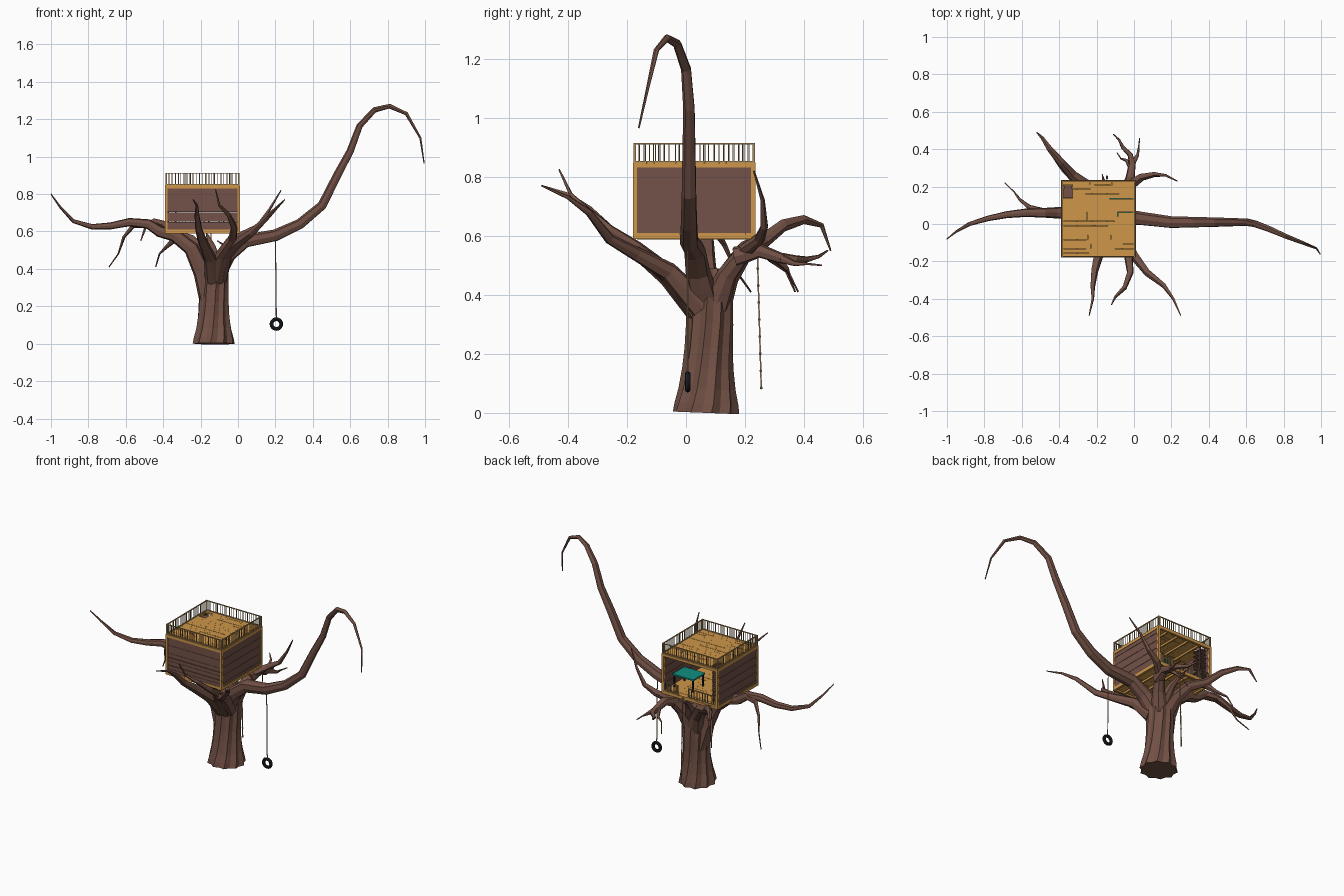
import bpy, bmesh, math, random
from mathutils import Vector, Matrix

random.seed(4)
cube = bpy.data.objects.get("Cube")
if cube:
    bpy.data.objects.remove(cube)


def material(name, *rgb):
    m = bpy.data.materials.new(name)
    m.use_nodes = True
    m.diffuse_color = (*rgb, 1)
    bsdf = next(n for n in m.node_tree.nodes if n.type == 'BSDF_PRINCIPLED')
    bsdf.inputs['Base Color'].default_value = (*rgb, 1)
    return m


bark = material("bark brown", .17, .082, .06)
wall_wood = material("dark wall wood", .17, .085, .065)
plank_wood = material("golden plank wood", .62, .31, .07)
rail_wood = material("weathered rail wood", .42, .27, .11)
rubber = material("black rubber", .012, .013, .016)
rope_tan = material("rope tan", .42, .27, .13)
teal = material("teal paint", .005, .27, .22)


def finish(name, bm, mat):
    bmesh.ops.recalc_face_normals(bm, faces=bm.faces)
    mesh = bpy.data.meshes.new(name)
    bm.to_mesh(mesh)
    bm.free()
    mesh.materials.append(mat)
    ob = bpy.data.objects.new(name, mesh)
    bpy.context.collection.objects.link(ob)
    return ob


def add_box(bm, x0, x1, y0, y1, z0, z1):
    centre = Vector((x0 + x1, y0 + y1, z0 + z1)) / 2
    size = (x1 - x0, y1 - y0, z1 - z0)
    bmesh.ops.create_cube(bm, size=1, matrix=Matrix.Translation(centre) @ Matrix.Diagonal((*size, 1)))


def tube(name, mat, points, radii, sides=8, ridge=0.0, twist=0.0):
    """Tapered, optionally ridged and twisted tube along a path."""
    pts = [Vector(p) for p in points]
    bm = bmesh.new()
    rings = []
    side = None
    for i, p in enumerate(pts):
        d = (pts[min(i + 1, len(pts) - 1)] - pts[max(i - 1, 0)]).normalized()
        side = d.orthogonal() if side is None else side - d * side.dot(d)
        side.normalize()
        other = d.cross(side)
        ring = []
        for k in range(sides):
            a = math.tau * k / sides + twist * i
            r = radii[i] * (1 - ridge * (k % 2))
            ring.append(bm.verts.new(p + (side * math.cos(a) + other * math.sin(a)) * r))
        rings.append(ring)
    for a, b in zip(rings, rings[1:]):
        for k in range(sides):
            n = (k + 1) % sides
            bm.faces.new((a[k], a[n], b[n], b[k]))
    bm.faces.new(rings[0][::-1])
    bm.faces.new(rings[-1])
    return finish(name, bm, mat)


def branch(name, thick, *points, power=1.0):
    """Limb that flares at its root and thins to a point."""
    n = len(points) - 1
    left = [1 - i / n for i in range(n + 1)]
    radii = [max(.003, thick * (t ** power + .4 * t ** 6)) for t in left]
    tube(name, bark, points, radii, ridge=.1)


# Trunk with flared, ridged foot
trunk_z = (0, .03, .08, .15, .22, .3, .38, .44, .49)
trunk_r = (.114, .109, .097, .087, .082, .081, .08, .07, .04)
tube("trunk", bark, [(-.13, .068 + .04 * min(z, .3), z) for z in trunk_z], trunk_r,
     sides=20, ridge=.13, twist=.06)

# Main limbs
branch("long_limb", .039, (-.12, .07, .36), (-.05, .04, .48), (.04, .03, .55), (.2, .01, .58),
       (.33, .01, .64), (.45, .01, .74), (.53, .01, .9), (.6, .01, 1.03), (.65, 0, 1.165),
       (.73, -.03, 1.25), (.81, -.065, 1.27), (.9, -.1, 1.23), (.975, -.13, 1.1), (.995, -.16, .965), power=.75)
branch("low_limb", .046, (-.15, .08, .24), (-.19, .07, .38), (-.25, .06, .51), (-.34, .06, .58),
       (-.42, .06, .6), (-.48, .06, .64), (-.58, .06, .65), (-.68, .05, .63),
       (-.78, .03, .625), (-.88, 0, .655), (-.95, -.04, .73), (-1, -.08, .8), power=.8)
branch("low_limb_twig", .017, (-.47, .06, .64), (-.56, .09, .63), (-.61, .13, .57), (-.64, .17, .48), (-.69, .22, .41))

# Front limbs
branch("front_limb_a", .038, (-.13, .05, .34), (-.15, -.06, .46), (-.19, -.17, .55), (-.21, -.25, .61),
       (-.22, -.33, .69), (-.22, -.4, .74), (-.24, -.49, .77), power=.9)
branch("front_limb_b", .036, (-.12, .05, .34), (-.09, -.06, .47), (-.03, -.17, .56), (-.02, -.26, .62),
       (-.05, -.34, .69), (-.1, -.39, .74), (-.12, -.43, .825), power=.9)
branch("front_limb_c", .036, (-.1, .05, .36), (-.06, -.06, .48), (0, -.17, .54), (.07, -.26, .59),
       (.16, -.33, .68), (.21, -.4, .73), (.25, -.49, .77), power=.9)

# Rear limbs and twigs
branch("rear_limb", .042, (-.14, .1, .36), (-.18, .14, .46), (-.25, .2, .55), (-.33, .26, .58), (-.39, .33, .635),
       (-.45, .4, .655), (-.49, .46, .635), (-.52, .49, .55), power=.8)
branch("rear_limb_twig", .016, (-.32, .24, .575), (-.38, .29, .52), (-.42, .34, .48), (-.44, .37, .41))
branch("rear_side_limb", .038, (-.11, .1, .37), (-.07, .14, .47), (-.03, .2, .55), (.04, .25, .59),
       (.11, .265, .63), (.17, .26, .72), (.23, .23, .82), power=.9)
branch("rear_fork", .027, (-.04, .17, .53), (-.02, .25, .55), (-.01, .32, .525), (-.02, .37, .52),
       (-.06, .41, .52), (-.08, .45, .53), (-.11, .48, .55), power=.8)
branch("rear_fork_outer", .013, (-.01, .32, .525), (.02, .37, .505), (.025, .41, .505), (.03, .46, .5))
branch("rear_fork_inner", .013, (-.015, .3, .53), (-.04, .34, .49), (-.07, .35, .47), (-.09, .38, .41))
branch("rear_centre_limb", .032, (-.12, .1, .4), (-.14, .17, .52), (-.16, .22, .57), (-.17, .265, .59))

# House limits
X0, X1, Y0, Y1, Z0, Z1 = -.39, .01, -.18, .235, .59, .845
T = .014


def deck(name, z, rows, hatch_rows=()):
    """Rows of butted planks, leaving an optional ladder hatch."""
    bm = bmesh.new()
    pitch = (Y1 - Y0) / rows
    for i in range(rows):
        y = Y0 + pitch * i
        cuts = [X0, random.uniform(-.27, -.2), random.uniform(-.14, -.05), X1]
        if i in hatch_rows:
            add_box(bm, X0, X0 + .012, y, y + pitch, z, z + .01)
            cuts[0] = X0 + .06
        for a, b in zip(cuts, cuts[1:]):
            gap = random.choice((0, .0004, .0025))
            add_box(bm, a, b - .0008, y, y + pitch - gap, z, z + .01)
    for k in range(4):
        x = X0 + .08 + k * .08
        add_box(bm, x, x + .01, Y0 + T, Y1 - T, z - .012, z)
    finish(name, bm, plank_wood)


deck("floor_planks", .6, 13)
deck("roof_planks", .838, 17, (13, 14, 15))

# Ladder under the roof hatch
bm = bmesh.new()
for x in (-.376, -.336):
    add_box(bm, x, x + .006, .19, .2, .61, .842)
for i in range(8):
    z = .63 + i * .028
    add_box(bm, -.376, -.33, .14, .205, z, z + .006)
finish("hatch_ladder", bm, wall_wood)

# Frame of corner posts and beams
bm = bmesh.new()
for x in (X0, X1 - T):
    for y in (Y0, Y1 - T):
        add_box(bm, x, x + T, y, y + T, Z0, Z1)
    for z in (Z0, Z1 - T):
        add_box(bm, x, x + T, Y0, Y1, z, z + T)
for y in (Y0, Y1 - T):
    for z in (Z0, Z1 - T):
        add_box(bm, X0, X1, y, y + T, z, z + T)
finish("house_frame", bm, plank_wood)

# Three boarded walls; the rear stays open
bm = bmesh.new()
boards = 9
height = (Z1 - Z0 - 2 * T) / boards
for i in range(boards):
    z = Z0 + T + i * height
    top = z + height
    inset = .003 + .002 * (i % 2)
    front_top = top - (.004 if i in (1, 3) else 0)
    add_box(bm, X0 + T, X1 - T, Y0 + inset, Y0 + inset + .006, z, front_top)
    add_box(bm, X0 + inset, X0 + inset + .006, Y0 + T, Y1 - T, z, top)
    add_box(bm, X1 - inset - .006, X1 - inset, Y0 + T, Y1 - T, z, top)
finish("wall_boards", bm, wall_wood)


def railing(bm, start, end, z0, z1, count):
    """Top and bottom rail with slightly uneven balusters."""
    a, b = Vector(start), Vector(end)
    lo = (min(a.x, b.x), max(a.x, b.x), min(a.y, b.y), max(a.y, b.y))
    w = .003
    for z in (z0 + .004, z1 - .006):
        add_box(bm, lo[0] - w, lo[1] + w, lo[2] - w, lo[3] + w, z, z + .005)
    for i in range(count + 1):
        p = a.lerp(b, i / count)
        r = .004 if i in (0, count) else .0016
        if r < .004:
            p += (b - a).normalized() * random.uniform(-.004, .004)
        add_box(bm, p.x - r, p.x + r, p.y - r, p.y + r, z0, z1 - .001)


# Roof railing and rear balcony railing
bm = bmesh.new()
e = .006
corners = [(X0 + e, Y0 + e), (X1 - e, Y0 + e), (X1 - e, Y1 - e), (X0 + e, Y1 - e)]
for a, b in zip(corners, corners[1:] + corners[:1]):
    railing(bm, a, b, .845, .915, 24)
finish("roof_railing", bm, rail_wood)
bm = bmesh.new()
for a, b in ((X0 + T, -.18), (-.1, X1 - T)):
    railing(bm, (a, Y1 - e), (b, Y1 - e), .605, .67, 10)
finish("balcony_railing", bm, rail_wood)

# Table with dark legs
bm = bmesh.new()
add_box(bm, -.165, -.015, .04, .16, .685, .694)
finish("table_top", bm, teal)
bm = bmesh.new()
for x in (-.16, -.028):
    for y in (.045, .147):
        add_box(bm, x, x + .008, y, y + .008, .61, .685)
finish("table_legs", bm, rubber)

# Tyre swing
bpy.ops.mesh.primitive_torus_add(major_radius=.026, minor_radius=.01, major_segments=20, minor_segments=8,
                                 location=(.205, .006, .105), rotation=(math.pi / 2, 0, 0))
tyre = bpy.context.object
tyre.name = "tyre"
tyre.data.materials.append(rubber)
bpy.ops.object.shade_smooth_by_angle()
tube("swing_rope", rope_tan, [(.205, .006, .125), (.2, .006, .58)], (.003, .003), sides=6)

# Knotted climbing rope at the rear opening
low, high = Vector((-.145, .255, .085)), Vector((-.145, .24, .605))
tube("climbing_rope", rope_tan, [low, high], (.0035, .0035), sides=4)
bm = bmesh.new()
for i in range(9):
    bmesh.ops.create_icosphere(bm, subdivisions=1, radius=.0055, matrix=Matrix.Translation(low.lerp(high, i / 9)))
finish("rope_knots", bm, rope_tan)
